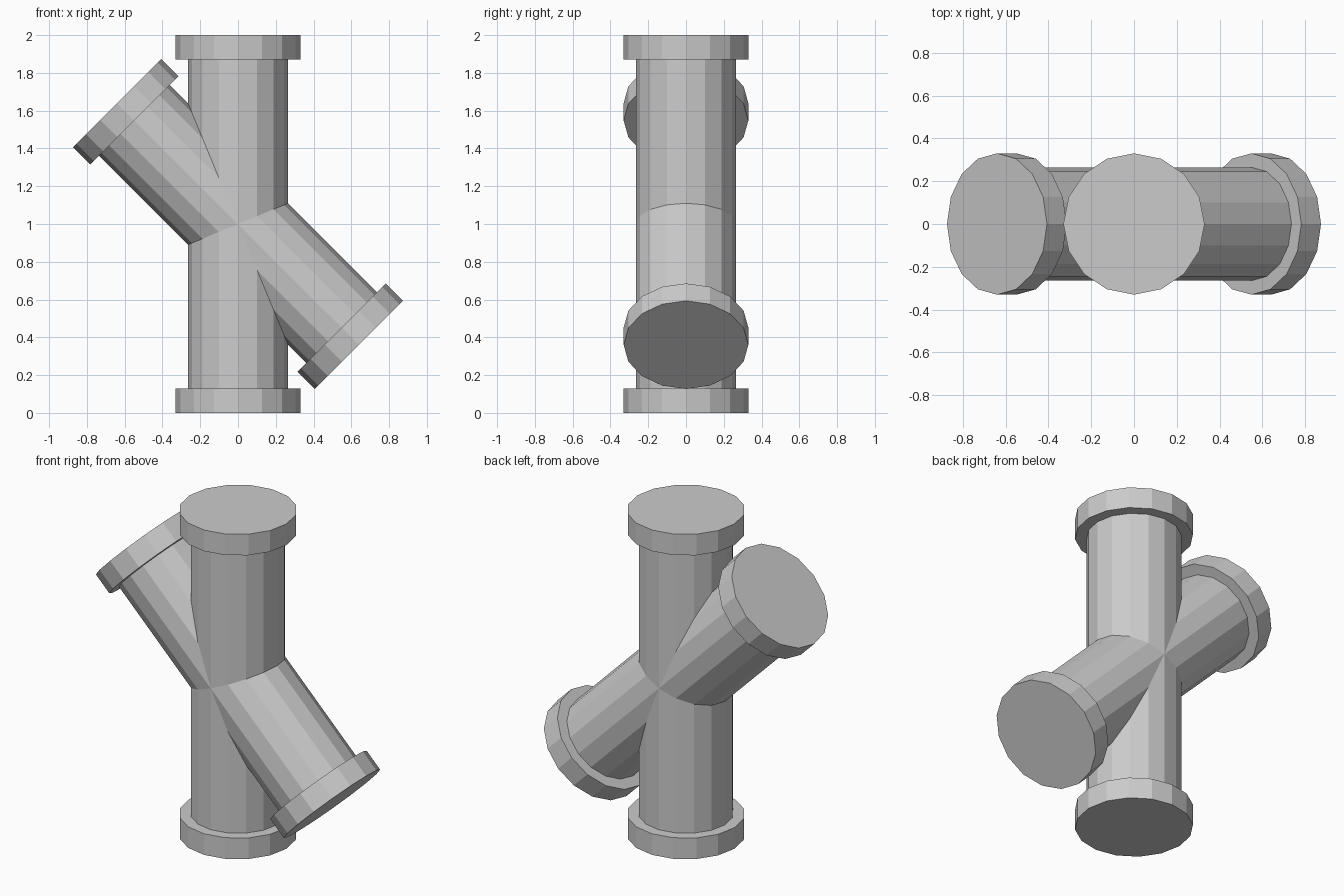
import bpy, bmesh
from math import radians, sin, cos, tau
from mathutils import Matrix

if "Cube" in bpy.data.objects:
    bpy.data.objects.remove(bpy.data.objects["Cube"])

SIDES = 16
PIPE_R, CAP_R, CAP_H = 0.265, 0.33, 0.13


def flanged_pipe(name, half, tilt):
    """Closed straight pipe with a wide collar on each end, centred at z = 1."""
    profile = [(CAP_R, -half), (CAP_R, CAP_H - half), (PIPE_R, CAP_H - half),
               (PIPE_R, half - CAP_H), (CAP_R, half - CAP_H), (CAP_R, half)]
    bm = bmesh.new()
    rings = [[bm.verts.new((r * cos(tau * i / SIDES), r * sin(tau * i / SIDES), z))
              for i in range(SIDES)] for r, z in profile]
    for low, high in zip(rings, rings[1:]):
        for i in range(SIDES):
            j = (i + 1) % SIDES
            bm.faces.new((low[i], low[j], high[j], high[i]))
    bm.faces.new(rings[0][::-1])
    bm.faces.new(rings[-1])
    bm.transform(Matrix.Translation((0, 0, 1)) @ Matrix.Rotation(radians(tilt), 4, 'Y'))
    mesh = bpy.data.meshes.new(name)
    bm.to_mesh(mesh)
    bm.free()
    obj = bpy.data.objects.new(name, mesh)
    bpy.context.collection.objects.link(obj)
    return obj


# Upright pipe, and the shorter branch crossing it at 45 degrees
flanged_pipe("upright_pipe", 1.0, 0)
flanged_pipe("diagonal_pipe", 0.905, -45)
